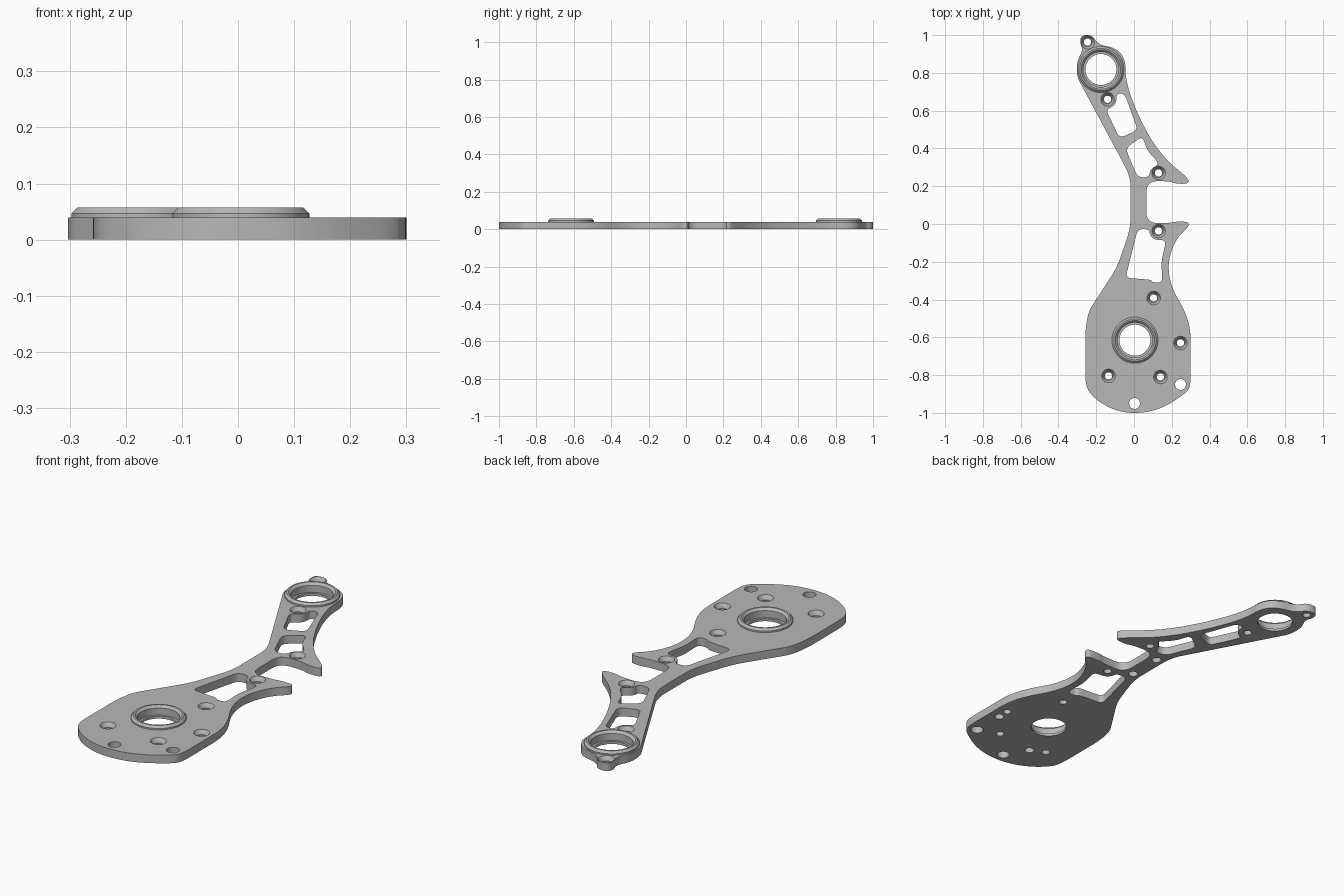
import bpy
import bmesh
from math import cos, sin, tau
from mathutils import Vector

cube = bpy.data.objects.get("Cube")
if cube:
    bpy.data.objects.remove(cube, do_unlink=True)

THICK = 0.04
BOSS_TOP = 0.057
BELOW, ABOVE = -0.01, 0.1

metal = bpy.data.materials.new("grey_metal")
metal.use_nodes = True
metal.diffuse_color = (0.48, 0.48, 0.48, 1)
metal.node_tree.nodes["Principled BSDF"].inputs["Base Color"].default_value = (0.48, 0.48, 0.48, 1)


def rounded(points, cut, steps=6):
    """Closed outline with every corner replaced by a small curve."""
    pts = [Vector(p) for p in points]
    result = []
    for i, p in enumerate(pts):
        ends = []
        for q in (pts[i - 1], pts[(i + 1) % len(pts)]):
            edge = q - p
            ends.append(p + edge.normalized() * min(cut, edge.length * 0.49))
        for s in range(steps + 1):
            t = s / steps
            result.append(ends[0] * (1 - t) ** 2 + p * 2 * t * (1 - t) + ends[1] * t * t)
    return result


def circle(centre, radius, sides):
    return [Vector((centre[0] + radius * cos(tau * i / sides),
                    centre[1] + radius * sin(tau * i / sides))) for i in range(sides)]


def loft(bm, rings):
    """Closed solid through (outline, height) rings."""
    loops = [[bm.verts.new((p.x, p.y, z)) for p in outline] for outline, z in rings]
    bm.faces.new(loops[0])
    bm.faces.new(loops[-1])
    n = len(loops[0])
    for low, high in zip(loops, loops[1:]):
        for i in range(n):
            j = (i + 1) % n
            bm.faces.new((low[i], low[j], high[j], high[i]))


def turned(bm, centre, profile, sides=32):
    loft(bm, [(circle(centre, r, sides), z) for r, z in profile])


def make_object(name, bm):
    bmesh.ops.recalc_face_normals(bm, faces=bm.faces[:])
    mesh = bpy.data.meshes.new(name)
    bm.to_mesh(mesh)
    bm.free()
    mesh.materials.append(metal)
    obj = bpy.data.objects.new(name, mesh)
    bpy.context.collection.objects.link(obj)
    return obj


def combine(target, tool, operation):
    mod = target.modifiers.new(operation.lower(), "BOOLEAN")
    mod.operation = operation
    mod.solver = "EXACT"
    mod.object = tool
    bpy.context.view_layer.objects.active = target
    bpy.ops.object.modifier_apply(modifier=mod.name)
    bpy.data.objects.remove(tool, do_unlink=True)


# Plate outline: upper arm, narrow bridge, lower body
outline = [
    (-.287, .96), (-.28, 1), (-.22, 1), (-.19, .95), (-.09, .93), (-.045, .87),
    (-.045, .78), (-.02, .68), (.03, .56), (.1, .43), (.18, .33), (.29, .24),
    (.29, .213), (.22, .213), (.19, .227), (.065, .227),
    (.065, .005), (.19, .005), (.22, .013), (.29, .012), (.29, -.015),
    (.23, -.07), (.19, -.16), (.18, -.25), (.205, -.35), (.27, -.46), (.3, -.56),
    (.3, -.86), (.27, -.9), (.16, -.97), (.06, -1), (-.06, -1), (-.17, -.955),
    (-.24, -.89), (-.258, -.84), (-.258, -.56), (-.24, -.46), (-.2, -.4),
    (-.09, -.23), (-.018, -.02), (-.018, .25), (-.27, .72), (-.303, .78),
    (-.303, .86), (-.27, .92),
]
bm = bmesh.new()
shape = rounded(outline, 0.06)
loft(bm, [(shape, 0), (shape, THICK)])
plate = make_object("bracket_plate", bm)

# Raised bearing bosses with a chamfered rim
bearings = [(.005, -.615), (-.175, .818)]
bm = bmesh.new()
for centre in bearings:
    turned(bm, centre, [(.122, .03), (.122, .047), (.112, BOSS_TOP)], 64)
combine(plate, make_object("bearing_bosses", bm), "UNION")

bm = bmesh.new()

# Stepped bearing bores
for centre in bearings:
    turned(bm, centre, [(.082, BELOW), (.082, .012), (.093, .012), (.093, .046),
                        (.104, BOSS_TOP), (.104, ABOVE)], 64)

# Lightening windows
windows = [
    [(-.05, .69), (-.093, .69), (-.093, .645), (-.114, .62), (-.148, .605),
     (-.077, .455), (.02, .497)],
    [(-.045, .4), (.045, .465), (.07, .39), (.135, .318), (.085, .29),
     (.08, .247), (.02, .247)],
    [(.02, -.027), (.08, -.027), (.085, -.06), (.11, -.085), (.17, -.085),
     (.145, -.2), (.15, -.31), (.1, -.31), (.09, -.295), (-.045, -.285)],
]
for window in windows:
    shape = rounded(window, 0.03)
    loft(bm, [(shape, BELOW), (shape, ABOVE)])

# Countersunk screw holes
for centre in [(-.246, .963), (-.14, .66), (.13, .27), (.13, -.037),
               (.104, -.392), (.246, -.63), (-.135, -.804), (.14, -.81)]:
    turned(bm, centre, [(.019, BELOW), (.019, .02), (.024, .02), (.036, THICK), (.036, ABOVE)])

# Plain through holes
for centre in [(.246, -.85), (.003, -.95)]:
    turned(bm, centre, [(.029, BELOW), (.029, ABOVE)])

# Blind dowel holes in the underside
for centre in [(.023, .19), (.023, .02), (.245, -.69), (-.065, -.84)]:
    turned(bm, centre, [(.022, BELOW), (.022, .025)])

combine(plate, make_object("hole_cutters", bm), "DIFFERENCE")

bpy.ops.object.select_all(action="DESELECT")
plate.select_set(True)
bpy.context.view_layer.objects.active = plate
bpy.ops.object.shade_smooth_by_angle(angle=0.5)
